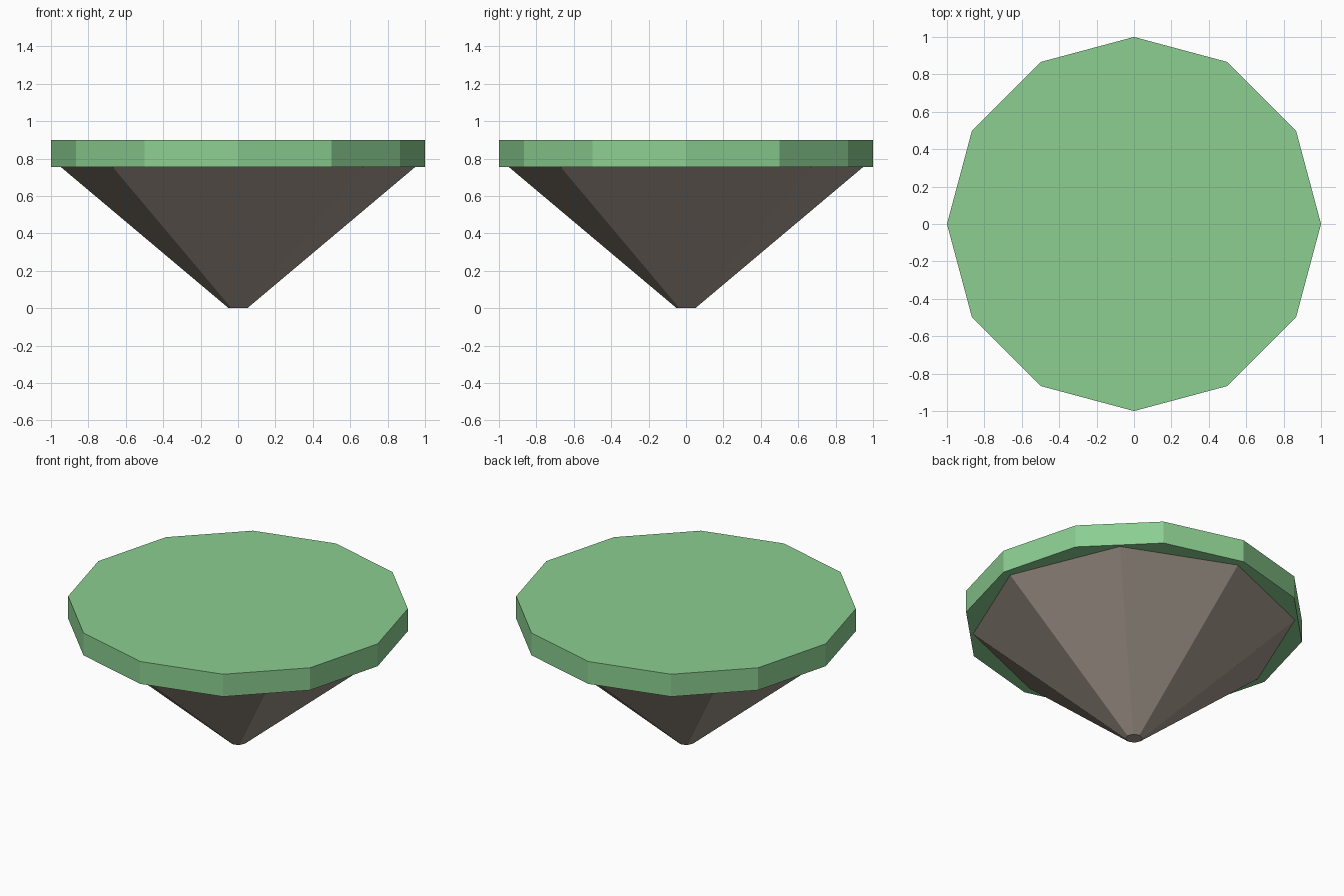
import bpy
import bmesh
from math import cos, sin, tau

cube = bpy.data.objects.get("Cube")
if cube:
    bpy.data.objects.remove(cube, do_unlink=True)


def make_material(name, rgb):
    mat = bpy.data.materials.new(name)
    mat.use_nodes = True
    color = (*rgb, 1)
    mat.diffuse_color = color
    bsdf = next(n for n in mat.node_tree.nodes if n.type == "BSDF_PRINCIPLED")
    bsdf.inputs["Base Color"].default_value = color
    bsdf.inputs["Roughness"].default_value = 0.9
    return mat


def frustum(name, sides, r_bottom, r_top, z_bottom, z_top, mat):
    """Flat-shaded closed frustum with a corner on the +x axis."""
    bm = bmesh.new()
    angles = [tau * i / sides for i in range(sides)]
    low, high = [
        [bm.verts.new((r * cos(a), r * sin(a), z)) for a in angles]
        for r, z in ((r_bottom, z_bottom), (r_top, z_top))
    ]
    bm.faces.new(low[::-1])
    bm.faces.new(high)
    for i in range(sides):
        j = (i + 1) % sides
        bm.faces.new((low[i], low[j], high[j], high[i]))
    mesh = bpy.data.meshes.new(name)
    bm.to_mesh(mesh)
    bm.free()
    mesh.materials.append(mat)
    obj = bpy.data.objects.new(name, mesh)
    bpy.context.collection.objects.link(obj)
    return obj


grass = make_material("grass green", (0.26, 0.62, 0.28))
rock = make_material("rock brown", (0.37, 0.315, 0.262))

# Twelve-sided grass slab on an eight-sided rock cone
frustum("grass_top", 12, 1.0, 1.0, 0.755, 0.90, grass)
frustum("rock_base", 8, 0.05, 0.95, 0.0, 0.757, rock)
